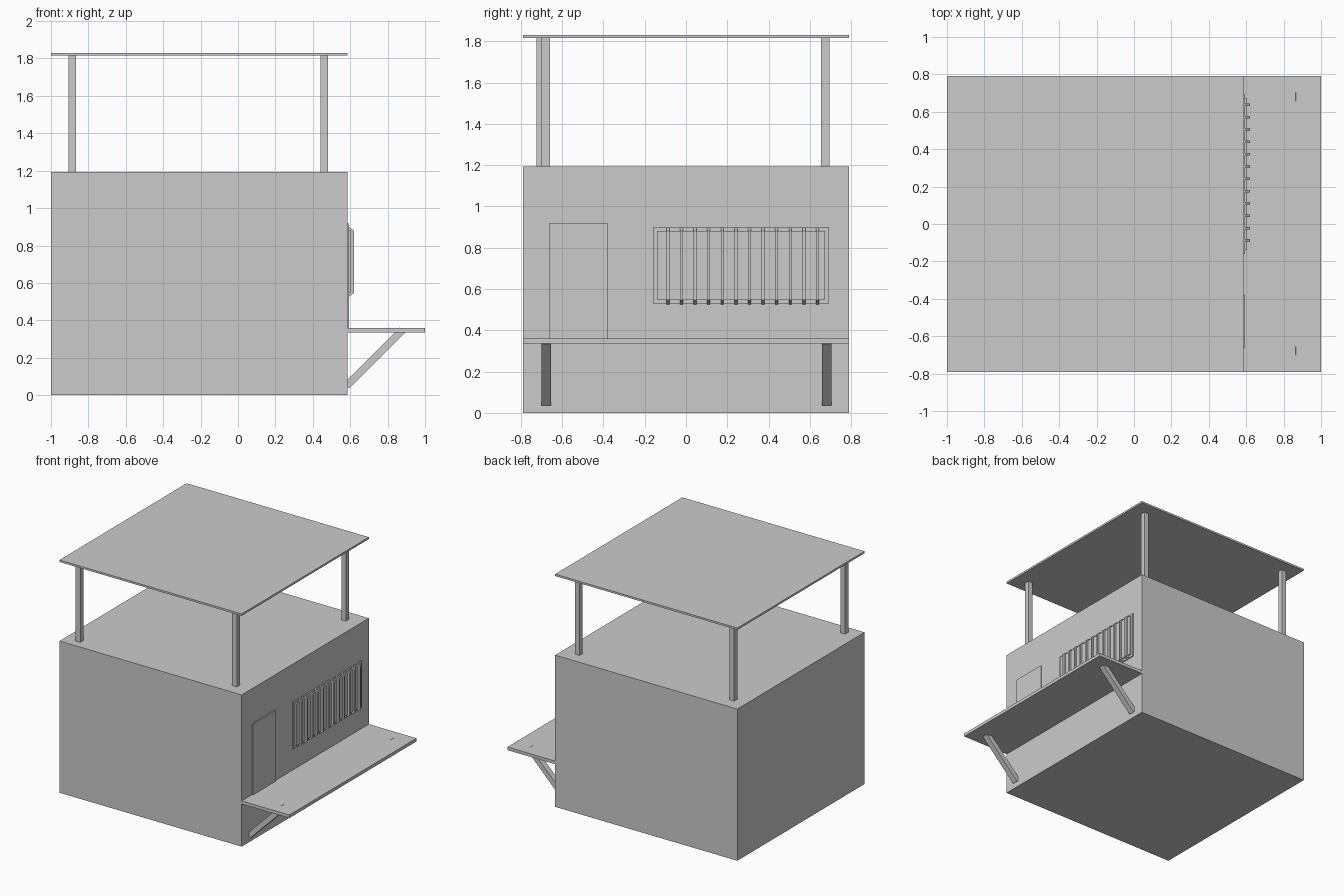
import bpy, bmesh
from mathutils import Matrix

if "Cube" in bpy.data.objects:
    bpy.data.objects.remove(bpy.data.objects["Cube"])


def prism(name, profile, y0, y1):
    """Extrude an x-z outline from y0 to y1."""
    bm = bmesh.new()
    face = bm.faces.new([bm.verts.new((x, y0, z)) for x, z in profile])
    ext = bmesh.ops.extrude_face_region(bm, geom=[face])
    moved = [v for v in ext["geom"] if isinstance(v, bmesh.types.BMVert)]
    bmesh.ops.translate(bm, verts=moved, vec=(0, y1 - y0, 0))
    bmesh.ops.recalc_face_normals(bm, faces=bm.faces)
    mesh = bpy.data.meshes.new(name)
    bm.to_mesh(mesh)
    bm.free()
    obj = bpy.data.objects.new(name, mesh)
    bpy.context.collection.objects.link(obj)
    return obj


def box(name, x0, x1, y0, y1, z0, z1):
    return prism(name, [(x0, z0), (x1, z0), (x1, z1), (x0, z1)], y0, y1)


WALL = 0.585

# main block and flat canopy
box("building", -1, WALL, -0.79, 0.79, 0, 1.193)
box("canopy", -1, WALL, -0.79, 0.79, 1.815, 1.83)

# canopy posts (the front left one sits slightly further out)
for name, x, y in [("front_left", -0.885, -0.704), ("front_right", 0.46, -0.68),
                   ("back_left", -0.885, 0.675), ("back_right", 0.46, 0.675)]:
    box(name + "_post", x - 0.02, x + 0.02, y - 0.02, y + 0.02, 1.19, 1.817)

# counter shelf with diagonal braces poking just through its top
box("counter", WALL, 1, -0.79, 0.79, 0.335, 0.36)
for name, y in [("front_brace", -0.678), ("back_brace", 0.681)]:
    brace = box(name, -0.21, 0.21, -0.023, 0.023, -0.02, 0.02)
    brace.data.transform(Matrix.Rotation(-0.7854, 4, "Y"))
    brace.location = (0.73, y, 0.1985)

# door panel
box("door", WALL - 0.01, 0.594, -0.662, -0.38, 0.355, 0.919)

# stepped window panel with vertical bars, chamfered at both ends
box("window_frame", WALL - 0.01, 0.594, -0.16, 0.692, 0.53, 0.897)
box("window_panel", WALL - 0.01, 0.605, -0.14, 0.673, 0.55, 0.88)
bar_profile = [(0.592, 0.526), (0.62, 0.546), (0.62, 0.88), (0.592, 0.899)]
for i in range(12):
    y = -0.088 + i * 0.0659
    prism(f"window_bar_{i + 1}", bar_profile, y - 0.007, y + 0.007)
